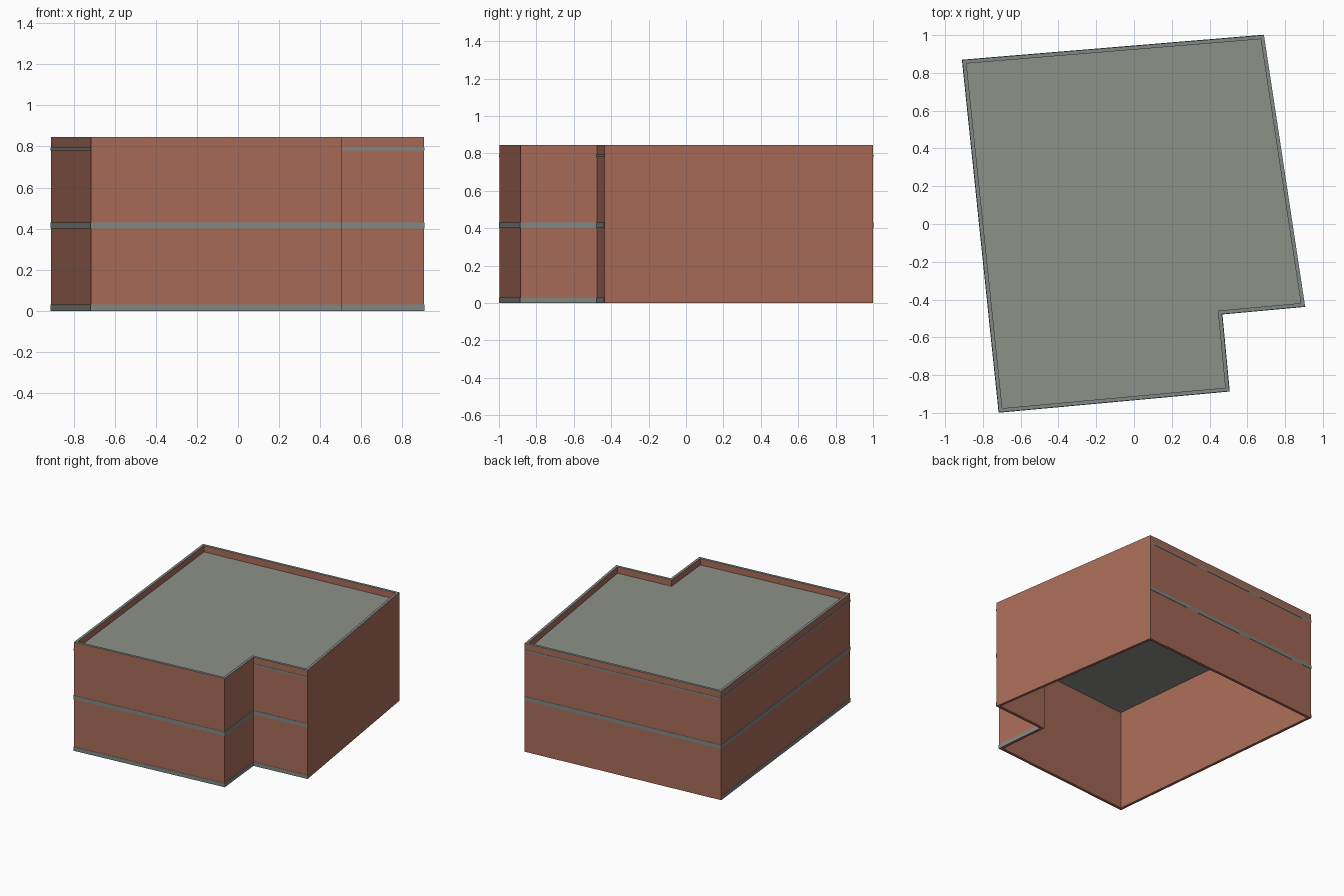
import bpy, bmesh
from mathutils import Vector

if "Cube" in bpy.data.objects:
    bpy.data.objects.remove(bpy.data.objects["Cube"])

# Footprint, counter-clockwise from the front left corner
PLAN = [Vector(p) for p in [(-0.715, -0.997), (0.505, -0.885), (0.466, -0.477),
                            (0.906, -0.437), (0.688, 1.0), (-0.909, 0.868)]]
H, T = 0.845, 0.02


def material(name, rgb):
    m = bpy.data.materials.new(name)
    m.diffuse_color = (*rgb, 1)
    m.use_nodes = True
    m.node_tree.nodes["Principled BSDF"].inputs["Base Color"].default_value = m.diffuse_color
    return m


BRICK = material("brick", (0.40, 0.15, 0.10, 1)[:3])
CONCRETE = material("concrete", (0.27, 0.28, 0.25))
TRIM = material("trim", (0.22, 0.25, 0.24))


def inset(pts, d):
    """Offset a counter-clockwise polygon inwards by d."""
    out = []
    for i, p in enumerate(pts):
        a = (p - pts[i - 1]).normalized()
        b = (pts[(i + 1) % len(pts)] - p).normalized()
        na, nb = Vector((-a.y, a.x)), Vector((-b.y, b.x))
        out.append(p + (na + nb) * d / (1 + na.dot(nb)))
    return out


def finish(name, bm, mat):
    bmesh.ops.recalc_face_normals(bm, faces=bm.faces)
    me = bpy.data.meshes.new(name)
    bm.to_mesh(me)
    bm.free()
    me.materials.append(mat)
    ob = bpy.data.objects.new(name, me)
    bpy.context.collection.objects.link(ob)
    return ob


def prism(name, pts, z0, z1, mat):
    bm = bmesh.new()
    face = bm.faces.new([bm.verts.new((p.x, p.y, z0)) for p in pts])
    ext = bmesh.ops.extrude_face_region(bm, geom=[face], use_keep_orig=True)
    vs = [g for g in ext["geom"] if isinstance(g, bmesh.types.BMVert)]
    bmesh.ops.translate(bm, verts=vs, vec=(0, 0, z1 - z0))
    return finish(name, bm, mat)


def ring(name, outer, inner, z0, z1, mat):
    bm = bmesh.new()
    loops = [[bm.verts.new((p.x, p.y, z)) for p in pts]
             for pts, z in ((outer, z0), (outer, z1), (inner, z1), (inner, z0))]
    n = len(outer)
    for k in range(4):
        a, b = loops[k], loops[(k + 1) % 4]
        for i in range(n):
            j = (i + 1) % n
            bm.faces.new((a[i], a[j], b[j], b[i]))
    return finish(name, bm, mat)


# Brick walls, open below, with a parapet above the roof
inner = inset(PLAN, T)
ring("walls", PLAN, inner, 0, H - 0.003, BRICK)
ring("parapet_coping", PLAN, inner, H - 0.003, H, TRIM)

# Flat roof slab between the walls
prism("roof_slab", inset(PLAN, T * 0.5), 0.78, 0.795, CONCRETE)

# Horizontal trim bands, listed by the wall segments they run along
shell = inset(PLAN, -0.002)
core = inset(PLAN, 0.004)
BANDS = {
    "base_band": (0.0, 0.03, (0, 1, 2, 5)),
    "floor_band": (0.40, 0.43, (0, 1, 2, 4, 5)),
    "roof_band": (0.78, 0.795, (2, 4, 5)),
}
for name, (z0, z1, walls) in BANDS.items():
    for i in walls:
        j = (i + 1) % len(PLAN)
        prism(f"{name}_{i}", [shell[i], shell[j], core[j], core[i]], z0, z1, TRIM)
